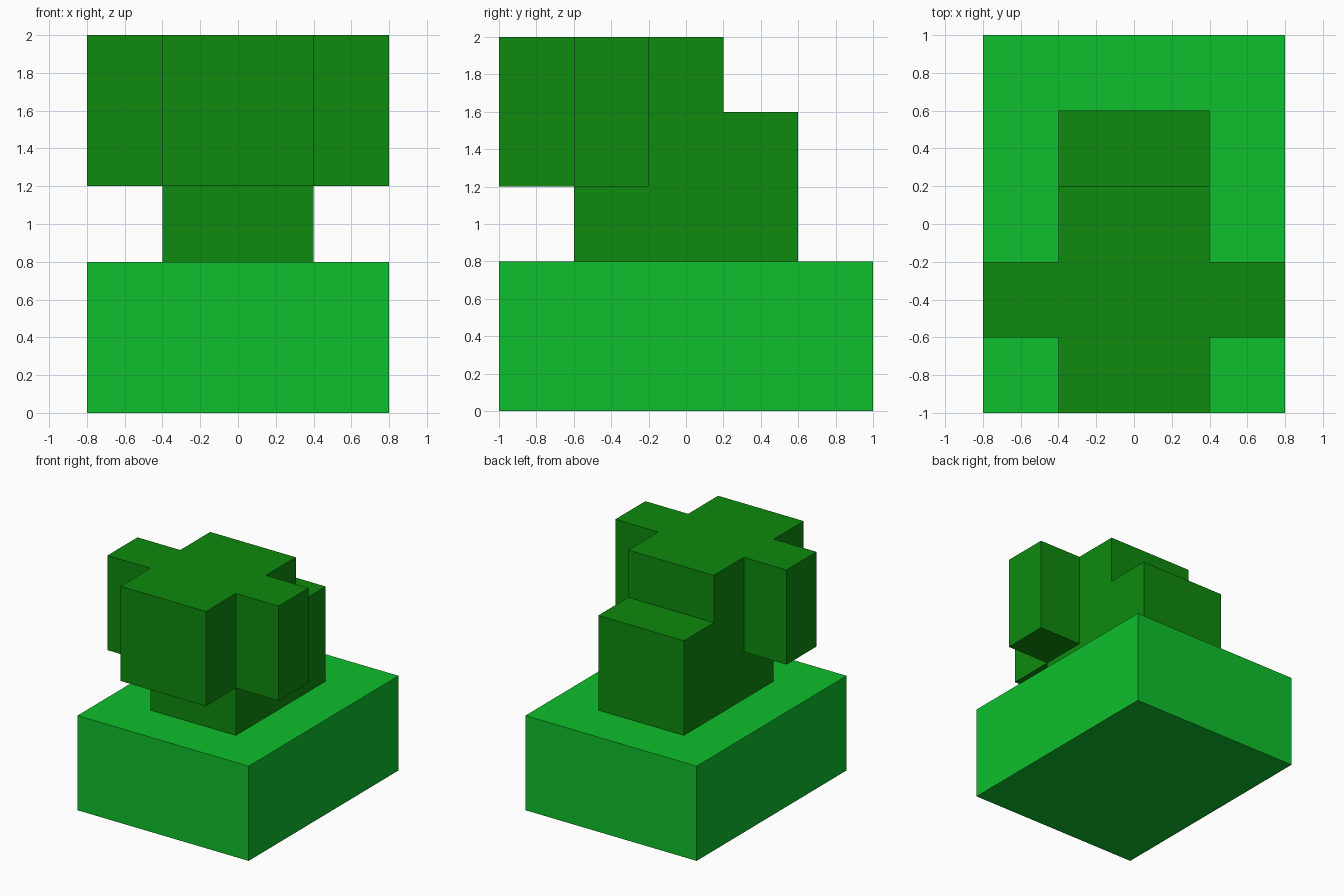
import bpy
import bmesh

cube = bpy.data.objects.get("Cube")
if cube:
    bpy.data.objects.remove(cube, do_unlink=True)


def make_material(name, color):
    mat = bpy.data.materials.new(name)
    mat.use_nodes = True
    mat.diffuse_color = color
    bsdf = next(n for n in mat.node_tree.nodes if n.type == 'BSDF_PRINCIPLED')
    bsdf.inputs["Base Color"].default_value = color
    return mat


def extrude_profile(name, profile, x0, x1, mat):
    """Extrude a (y, z) outline along x into a flat-faced solid."""
    bm = bmesh.new()
    face = bm.faces.new([bm.verts.new((x0, y, z)) for y, z in profile])
    result = bmesh.ops.extrude_face_region(bm, geom=[face])
    moved = [v for v in result["geom"] if isinstance(v, bmesh.types.BMVert)]
    bmesh.ops.translate(bm, verts=moved, vec=(x1 - x0, 0, 0))
    bmesh.ops.recalc_face_normals(bm, faces=bm.faces)
    mesh = bpy.data.meshes.new(name)
    bm.to_mesh(mesh)
    bm.free()
    mesh.materials.append(mat)
    obj = bpy.data.objects.new(name, mesh)
    bpy.context.collection.objects.link(obj)
    return obj


def rectangle(y0, y1, z0, z1):
    return [(y0, z0), (y1, z0), (y1, z1), (y0, z1)]


bright_green = make_material("bright_green", (0.0044, 0.521, 0.025, 1))
dark_green = make_material("dark_green", (0.0044, 0.254, 0.0044, 1))

# Broad base slab
extrude_profile("base", rectangle(-1, 1, 0, 0.8), -0.8, 0.8, bright_green)

# Stepped body with the front block overhanging the base
body_outline = [(-0.6, 0.8), (0.6, 0.8), (0.6, 1.6), (0.2, 1.6),
                (0.2, 2), (-1, 2), (-1, 1.2), (-0.6, 1.2)]
extrude_profile("body", body_outline, -0.4, 0.4, dark_green)

# Side blocks
for side, sign in (("left", 1), ("right", -1)):
    extrude_profile(side + "_side_block", rectangle(-0.6, -0.2, 1.2, 2),
                    sign * 0.4, sign * 0.8, dark_green)
